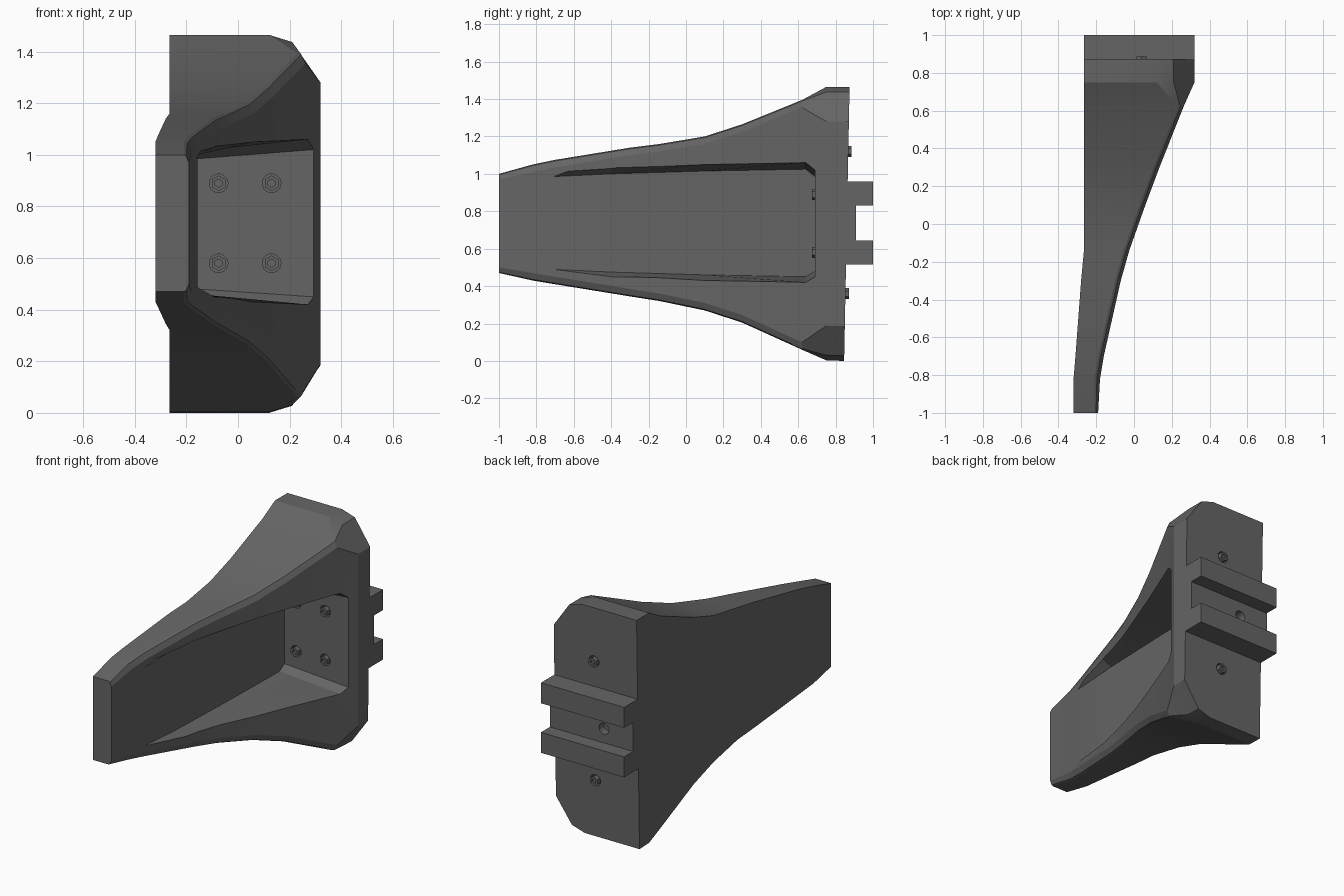
import bpy, bmesh, math
from mathutils import Matrix

cube = bpy.data.objects.get("Cube")
if cube:
    bpy.data.objects.remove(cube, do_unlink=True)

grey = bpy.data.materials.new("dark grey")
grey.use_nodes = True
grey.diffuse_color = (0.13, 0.13, 0.13, 1)
grey.node_tree.nodes["Principled BSDF"].inputs["Base Color"].default_value = (0.13, 0.13, 0.13, 1)


def finish(name, bm):
    bmesh.ops.recalc_face_normals(bm, faces=bm.faces)
    mesh = bpy.data.meshes.new(name)
    bm.to_mesh(mesh)
    bm.free()
    mesh.materials.append(grey)
    obj = bpy.data.objects.new(name, mesh)
    bpy.context.collection.objects.link(obj)
    return obj


def loft(name, rings):
    """Skin a row of rings with equal point counts and cap both ends."""
    bm = bmesh.new()
    rows = [[bm.verts.new(p) for p in ring] for ring in rings]
    n = len(rows[0])
    for a, b in zip(rows, rows[1:]):
        for i in range(n):
            j = (i + 1) % n
            bm.faces.new((a[i], a[j], b[j], b[i]))
    bm.faces.new(rows[0])
    bm.faces.new(rows[-1])
    return finish(name, bm)


def cylinder(name, x, y, z, radius, depth, sides):
    bm = bmesh.new()
    bmesh.ops.create_cone(bm, cap_ends=True, segments=sides, radius1=radius, radius2=radius,
                          depth=depth, matrix=Matrix.Translation((x, y, z)) @ Matrix.Rotation(math.pi / 2, 4, 'X'))
    return finish(name, bm)


def cut(obj, cutter):
    cutter.hide_render = True
    cutter.hide_viewport = True
    mod = obj.modifiers.new("cut", 'BOOLEAN')
    mod.operation = 'DIFFERENCE'
    mod.solver = 'EXACT'
    mod.object = cutter


def bake(obj):
    """Apply the cuts and shade with sharp edges kept."""
    bpy.ops.object.select_all(action='DESELECT')
    obj.select_set(True)
    bpy.context.view_layer.objects.active = obj
    for mod in list(obj.modifiers):
        cutter = mod.object
        bpy.ops.object.modifier_apply(modifier=mod.name)
        bpy.data.objects.remove(cutter, do_unlink=True)
    bpy.ops.object.shade_smooth_by_angle(angle=math.radians(20))


# Bracket body: y, flat side x, open side x, bottom, top, corner width, corner height
STATIONS = [
    (-1.0, -.32, -.19, .47, 1.0, .02, .03),
    (-.82, -.32, -.18, .43, 1.05, .03, .04),
    (-.7, -.31, -.16, .41, 1.075, .03, .04),
    (-.3, -.28, -.07, .345, 1.14, .03, .04),
    (-.14, -.265, -.025, .32, 1.16, .03, .04),
    (.1, -.265, .06, .27, 1.2, .03, .04),
    (.3, -.265, .135, .205, 1.265, .03, .04),
    (.62, -.265, .262, .06, 1.395, .03, .04),
    (.75, -.265, .32, .003, 1.465, .2, .185),
    (.86, -.265, .32, 0, 1.465, .2, .185),
]


def body_ring(y, left, right, low, high, w, h):
    corner = [(right - w, 0), (right - .55 * w, .15 * h), (right, h)]
    ring = [(left, low)] + [(x, low + d) for x, d in corner]
    ring += [(x, high - d) for x, d in reversed(corner)] + [(left, high)]
    lean = .02 if y > .8 else 0
    return [(x, y + lean * (z - .73), z) for x, z in ring]


body = loft("bracket_body", [body_ring(*s) for s in STATIONS])


# Open pocket with drafted walls: y, floor x, mouth x, bottom, top
def pocket_ring(y, floor, mouth, low, high):
    return [(floor, y, low + .03), (mouth, y, low), (.6, y, low),
            (.6, y, high), (mouth, y, high), (floor, y, high - .035)]


POCKET = [(-.72, -.162, -.14, .46, 1.02), (-.4, -.156, -.08, .445, 1.035),
          (.1, -.156, .06, .43, 1.05), (.64, -.156, .27, .42, 1.06), (.69, -.156, .29, .45, 1.02)]
cut(body, loft("pocket_cutter", [pocket_ring(*p) for p in POCKET]))

# Rear rail mount, a channel profile run across the width
PROFILE = [(.8, .515), (1, .515), (1, .645), (.91, .645),
           (.91, .83), (1, .83), (1, .96), (.8, .96)]
mount = loft("rear_rail_mount", [[(x, y, z) for y, z in PROFILE] for x in (-.265, .32)])
cut(mount, cylinder("mount_hole_cutter", -.06, .91, .735, .035, .1, 16))

# Bolt holes and hex bolts inside the pocket and on the back
bolts = []
spots = [("pocket_bolt", x, .69, z) for x in (-.075, .13) for z in (.58, .89)]
spots += [("rear_bolt", .04, .868, 1.12), ("rear_bolt", .04, .853, .36)]
for name, x, y, z in spots:
    cut(body, cylinder("bolt_hole_cutter", x, y, z, .036, .06, 20))
    bolt = cylinder(name, x, y, z, .03, .035, 6)
    cut(bolt, cylinder("socket_cutter", x, y, z, .016, .025, 6))
    bolt.modifiers[0].object.location.y = -.015 if name == "pocket_bolt" else .015
    bolts.append(bolt)

bpy.context.view_layer.update()
for obj in [body, mount] + bolts:
    bake(obj)
